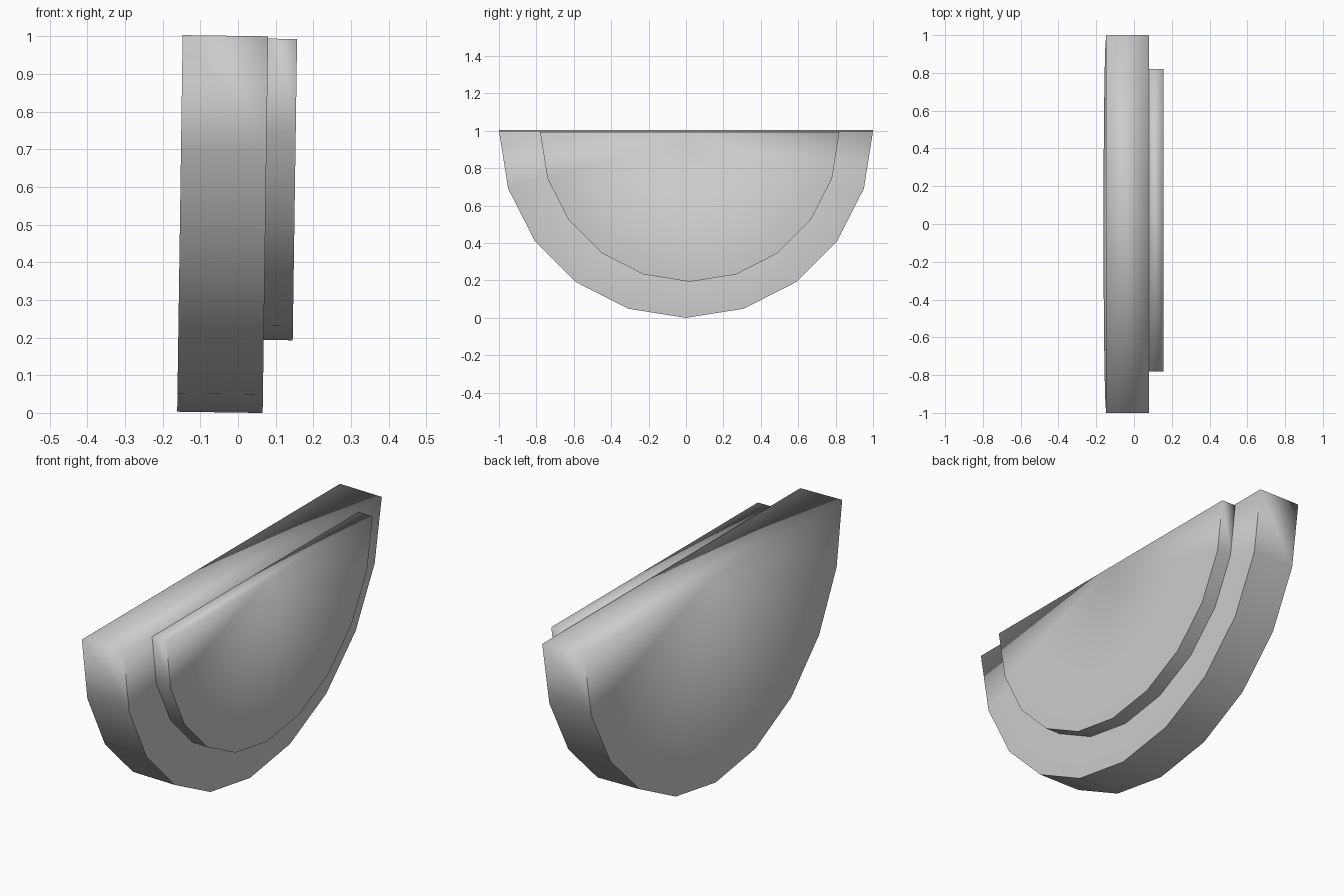
import bpy, bmesh
from math import pi, sin, cos
from mathutils import Matrix

cube = bpy.data.objects.get("Cube")
if cube:
    bpy.data.objects.remove(cube, do_unlink=True)

grey = bpy.data.materials.new("plain grey")
grey.use_nodes = True
colour = (0.6, 0.6, 0.6, 1)
grey.diffuse_color = colour
grey.node_tree.nodes["Principled BSDF"].inputs["Base Color"].default_value = colour

TILT = 0.0145  # slight lean about the y axis
STEPS = 10


def half_disc(name, radius, x0, x1, y, drop):
    """Half disc hanging below its flat top, with fan caps on both sides."""
    bm = bmesh.new()
    sides = []
    for x in (x0, x1):
        hub = bm.verts.new((x, y, drop))
        rim = [bm.verts.new((x, y - radius * cos(pi * i / STEPS),
                             drop - radius * sin(pi * i / STEPS)))
               for i in range(STEPS + 1)]
        sides.append((hub, rim))
    (hub_a, rim_a), (hub_b, rim_b) = sides
    for i in range(STEPS):
        bm.faces.new((hub_a, rim_a[i + 1], rim_a[i]))
        bm.faces.new((hub_b, rim_b[i], rim_b[i + 1]))
        bm.faces.new((rim_a[i], rim_a[i + 1], rim_b[i + 1], rim_b[i]))
    # flat top
    bm.faces.new((hub_a, rim_a[0], rim_b[0], hub_b))
    bm.faces.new((rim_a[-1], hub_a, hub_b, rim_b[-1]))
    bmesh.ops.recalc_face_normals(bm, faces=bm.faces[:])
    # only the curved rims are creased; the top blends into the sides
    for f in bm.faces:
        f.smooth = True
    for rim in (rim_a, rim_b):
        for a, b in zip(rim, rim[1:]):
            bm.edges.get((a, b)).smooth = False
    bm.transform(Matrix.Translation((-0.147, 0, 1.003)) @ Matrix.Rotation(TILT, 4, 'Y'))
    mesh = bpy.data.meshes.new(name)
    bm.to_mesh(mesh)
    bm.free()
    mesh.materials.append(grey)
    obj = bpy.data.objects.new(name, mesh)
    bpy.context.collection.objects.link(obj)
    return obj


half_disc("main_half_disc", 1.0, 0, 0.227, 0, 0)
half_disc("raised_half_disc", 0.8, 0.223, 0.304, 0.02, -0.006)
